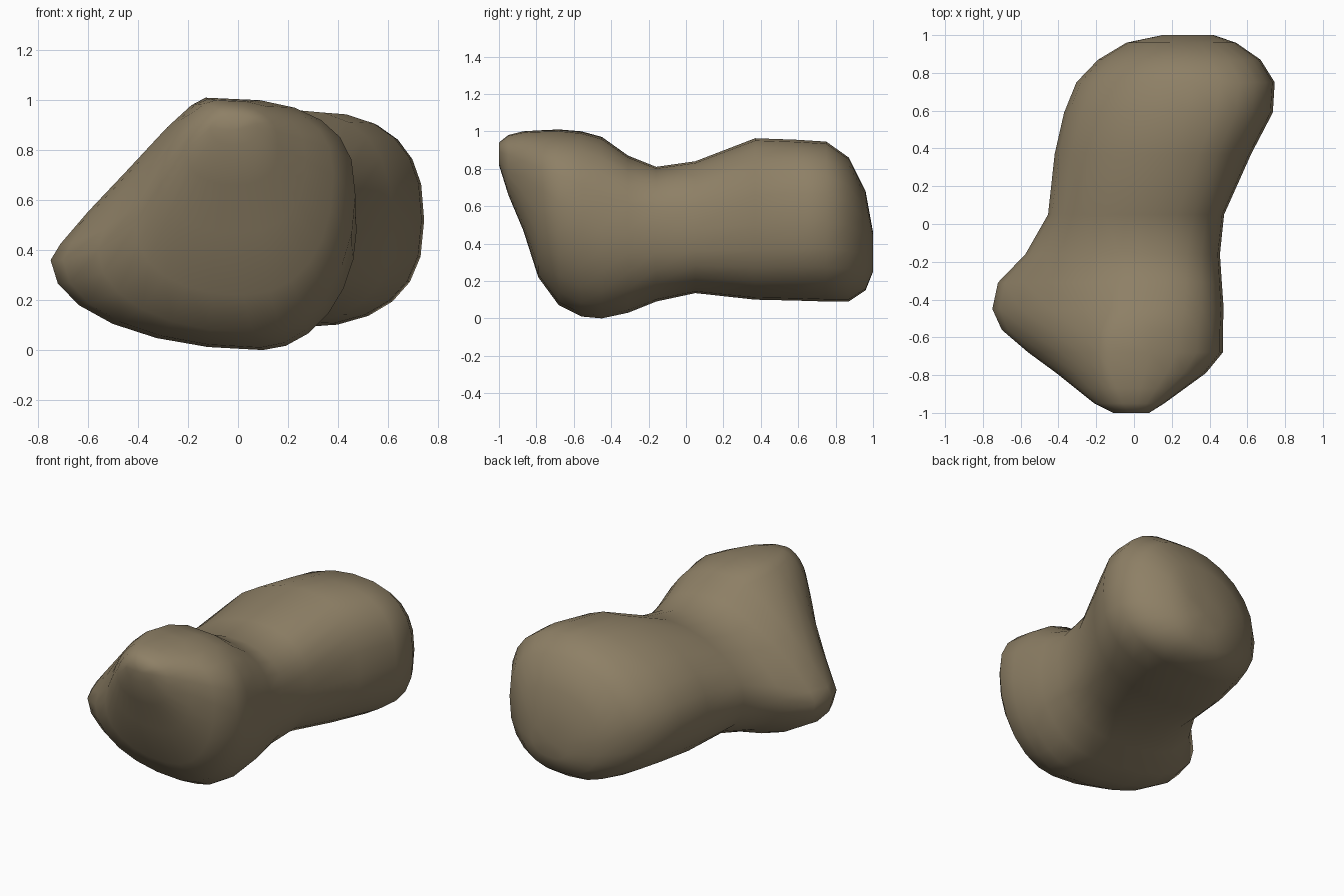
import bpy, bmesh, math

SIDES = 24  # points per ring

# y, left x/z, right x/z, top x/z, bottom x/z of each cross-section, front to back
SECTIONS = [
    (-1.00, -.11, .89, .08, .89, -.03, .94, -.02, .82),
    (-0.95, -.21, .80, .16, .82, -.06, .98, -.01, .66),
    (-0.87, -.31, .66, .27, .76, -.09, 1.0, .00, .47),
    (-0.79, -.41, .50, .38, .70, -.12, 1.005, .02, .22),
    (-0.68, -.56, .40, .47, .62, -.13, 1.01, .06, .07),
    (-0.56, -.70, .36, .47, .54, -.11, 1.0, .09, .01),
    (-0.45, -.75, .36, .475, .48, -.05, .97, .10, .00),
    (-0.31, -.72, .37, .465, .47, .00, .87, .08, .03),
    (-0.16, -.575, .42, .455, .47, .04, .81, .05, .09),
    (0.05, -.455, .47, .477, .48, .10, .84, .08, .135),
    (0.37, -.42, .50, .62, .50, .20, .963, .14, .10),
    (0.59, -.37, .50, .735, .52, .28, .955, .20, .095),
    (0.75, -.305, .49, .745, .52, .31, .945, .22, .09),
    (0.87, -.19, .47, .67, .50, .28, .86, .24, .09),
    (0.96, -.04, .41, .54, .45, .26, .68, .25, .15),
    (1.00, .15, .36, .42, .36, .27, .46, .27, .25),
]


def ring(y, xl, zl, xr, zr, xt, zt, xb, zb):
    """Rounded outline through the four extreme points."""
    front = math.exp(-((y + 0.5) / 0.3) ** 2)
    # the front lobe's upper left flank is nearly straight, its upper right full
    powers = {(1, 1): 0.80 - 0.07 * front, (0, 1): 1.06 + 0.62 * front,
              (0, 0): 0.86 + 0.14 * front, (1, 0): 0.80 + 0.25 * front}
    points = []
    for i in range(SIDES):
        a = 2 * math.pi * i / SIDES
        c, s = math.cos(a), math.sin(a)
        sx, sz = (xr, zr) if c >= 0 else (xl, zl)
        vx, vz = (xt, zt) if s >= 0 else (xb, zb)
        p = powers[int(c >= 0), int(s >= 0)]
        u, v = abs(c) ** p, abs(s) ** p
        points.append((vx + (sx - vx) * u, y, sz + (vz - sz) * v))
    return points


# Boulder: loft through the rings and close both ends
bm = bmesh.new()
rings = [[bm.verts.new(p) for p in ring(*row)] for row in SECTIONS]
for a, b in zip(rings, rings[1:]):
    for i in range(SIDES):
        j = (i + 1) % SIDES
        bm.faces.new((a[i], a[j], b[j], b[i]))
for end in (rings[0], rings[-1]):
    cap = bm.faces.new(end)
    bmesh.ops.poke(bm, faces=[cap])
bmesh.ops.recalc_face_normals(bm, faces=bm.faces)
for f in bm.faces:
    f.smooth = True

mesh = bpy.data.meshes.new("boulder")
bm.to_mesh(mesh)
bm.free()
boulder = bpy.data.objects.new("boulder", mesh)
bpy.context.collection.objects.link(boulder)

stone = bpy.data.materials.new("brown stone")
stone.diffuse_color = (0.27, 0.215, 0.132, 1)
mesh.materials.append(stone)
